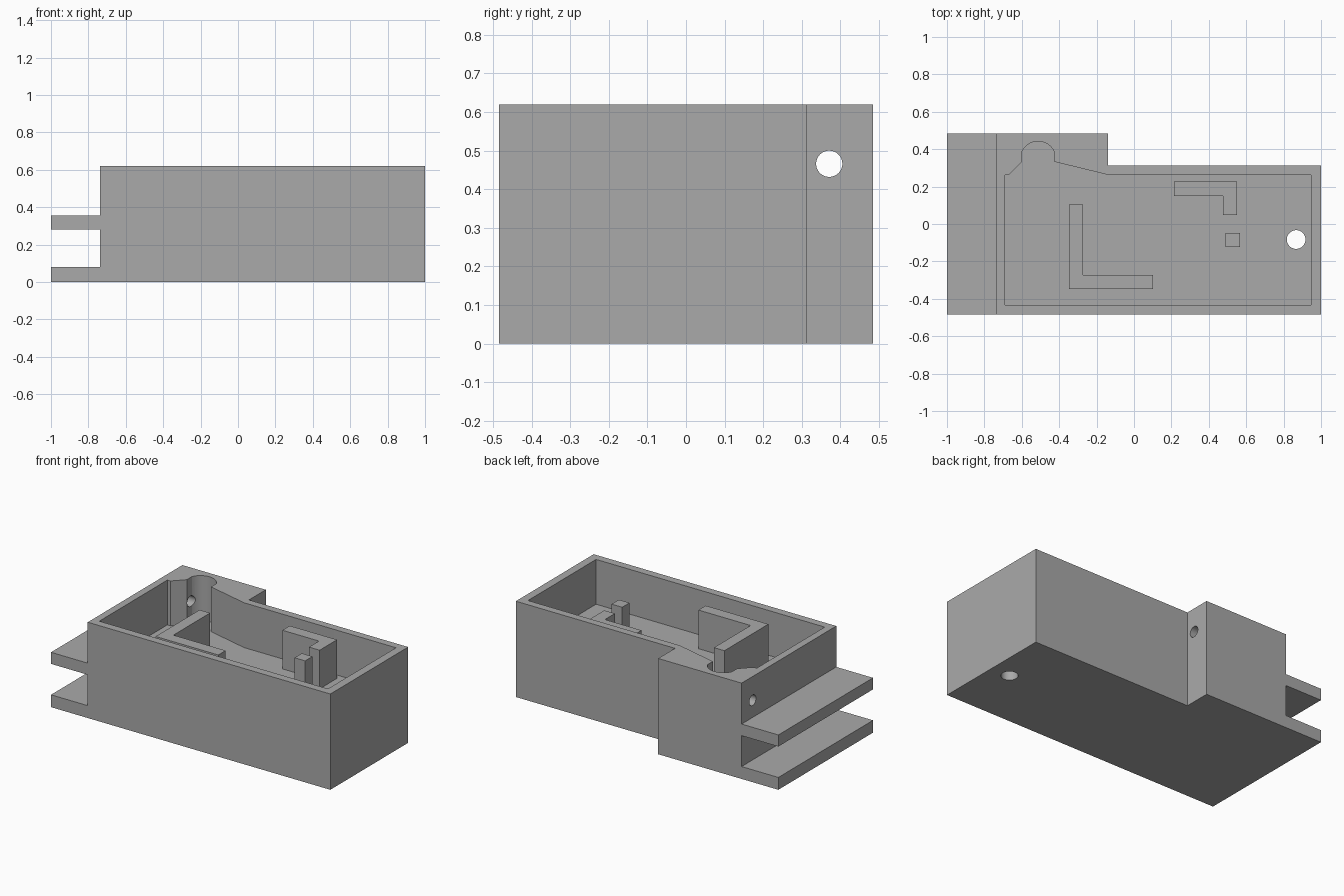
import bpy, bmesh, math
from mathutils import Matrix

cube = bpy.data.objects.get("Cube")
if cube:
    bpy.data.objects.remove(cube, do_unlink=True)

H = 0.62          # overall height
FLOOR = 0.33      # tray floor height
POST_TOP = 0.58   # top of the inner supports

grey = bpy.data.materials.new("plain grey")
grey.use_nodes = True
colour = (0.4, 0.4, 0.4, 1)
grey.diffuse_color = colour
grey.node_tree.nodes["Principled BSDF"].inputs["Base Color"].default_value = colour


def finish(name, bm):
    bmesh.ops.recalc_face_normals(bm, faces=bm.faces[:])
    mesh = bpy.data.meshes.new(name)
    bm.to_mesh(mesh)
    bm.free()
    mesh.materials.append(grey)
    obj = bpy.data.objects.new(name, mesh)
    bpy.context.collection.objects.link(obj)
    return obj


def prism(name, outline, z0, z1):
    bm = bmesh.new()
    face = bm.faces.new([bm.verts.new((x, y, z0)) for x, y in outline])
    top = bmesh.ops.extrude_face_region(bm, geom=[face])["geom"]
    verts = [v for v in top if isinstance(v, bmesh.types.BMVert)]
    bmesh.ops.translate(bm, verts=verts, vec=(0, 0, z1 - z0))
    return finish(name, bm)


def box(name, x0, x1, y0, y1, z0, z1):
    return prism(name, [(x0, y0), (x1, y0), (x1, y1), (x0, y1)], z0, z1)


def rod(name, radius, length, centre, turn=0):
    bm = bmesh.new()
    bmesh.ops.create_cone(bm, cap_ends=True, segments=48, radius1=radius,
                          radius2=radius, depth=length,
                          matrix=Matrix.Translation(centre) @ Matrix.Rotation(turn, 4, "Y"))
    return finish(name, bm)


def cut(target, cutter):
    cutter.hide_render = True
    mod = target.modifiers.new("cut", "BOOLEAN")
    mod.operation, mod.solver, mod.object = "DIFFERENCE", "EXACT", cutter
    bpy.context.view_layer.objects.active = target
    bpy.ops.object.modifier_apply(modifier=mod.name)
    bpy.data.objects.remove(cutter, do_unlink=True)


# Housing block with the raised rear corner
housing = prism("housing", [(-1, -0.484), (1, -0.484), (1, 0.312), (-0.14, 0.312),
                            (-0.14, 0.484), (-1, 0.484)], 0, H)

# Two mounting flanges are left by cutting the right end
cut(housing, box("upper_cut", -1.2, -0.737, -1, 1, 0.355, 1))
cut(housing, box("slot_cut", -1.2, -0.737, -1, 1, 0.08, 0.28))

# Open tray with a rounded pocket at the rear
cx, cy, r = -0.513, 0.347, 0.095
arc = [(cx + r * math.cos(math.radians(a)), cy + r * math.sin(math.radians(a)))
       for a in range(24, 157, 6)]
tray = ([(-0.69, -0.433), (0.947, -0.433), (0.947, 0.263), (-0.14, 0.263), (arc[0][0], 0.333)]
        + arc + [(arc[-1][0], 0.333), (-0.668, 0.263), (-0.69, 0.263)])
cut(housing, prism("tray_cut", tray, FLOOR, 1))

# Cable hole through the rear corner and drain hole through the floor
cut(housing, rod("cable_hole", 0.034, 1.2, (-0.5, 0.371, 0.466), math.pi / 2))
cut(housing, rod("drain_hole", 0.05, 1.2, (0.867, -0.083, 0.3)))

# Inner supports
prism("large_bracket", [(-0.347, -0.347), (0.102, -0.347), (0.102, -0.272),
                        (-0.272, -0.272), (-0.272, 0.103), (-0.347, 0.103)], FLOOR, POST_TOP)
prism("small_bracket", [(0.213, 0.15), (0.475, 0.15), (0.475, 0.048), (0.551, 0.048),
                        (0.551, 0.226), (0.213, 0.226)], FLOOR, POST_TOP)
box("square_post", 0.49, 0.566, -0.122, -0.047, FLOOR, POST_TOP)

# Smooth only the round walls
for obj in bpy.context.selected_objects:
    obj.select_set(False)
housing.select_set(True)
bpy.context.view_layer.objects.active = housing
bpy.ops.object.shade_smooth_by_angle(angle=math.radians(20))
